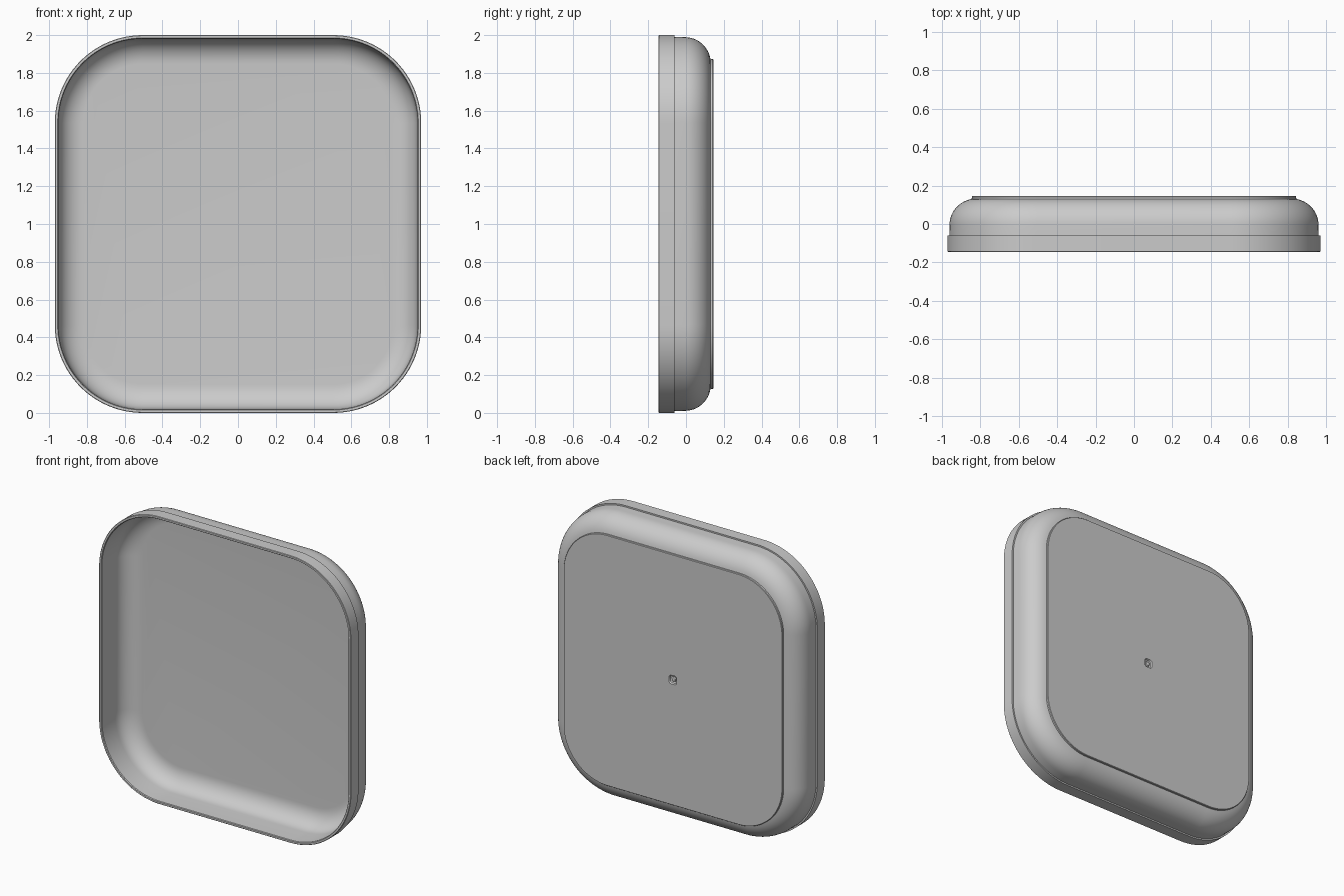
import bpy, bmesh, math

if "Cube" in bpy.data.objects:
    bpy.data.objects.remove(bpy.data.objects["Cube"])

HALF_X, HALF_Z, RADIUS = 0.97, 1.0, 0.465
SEG = 24  # segments per rounded corner


def outline(inset):
    """Rounded rectangle in x/z, offset inwards."""
    r = RADIUS - inset
    cx, cz = HALF_X - RADIUS, HALF_Z - RADIUS
    pts = []
    for k, (sx, sz) in enumerate([(1, 1), (-1, 1), (-1, -1), (1, -1)]):
        for i in range(SEG + 1):
            a = math.pi / 2 * (k + i / SEG)
            pts.append((sx * cx + r * math.cos(a), sz * cz + r * math.sin(a)))
    return pts


def circle(radius):
    """Circle with the same number of points as the outline."""
    return [(radius * x / math.hypot(x, z), radius * z / math.hypot(x, z))
            for x, z in outline(0.12)]


def arc(in0, y0, rx, ry, a0, a1, n):
    """Quarter-round profile: inset and depth pairs."""
    return [(in0 + rx * (1 - math.cos(math.radians(a0 + (a1 - a0) * i / n))),
             y0 + ry * math.sin(math.radians(a0 + (a1 - a0) * i / n)))
            for i in range(n + 1)]


rings = []
# inside: floor up to the open rim
for d, y in reversed(arc(0.022, 0.0, 0.13, 0.117, 0, 90, 10)):
    rings.append((outline(d), y))
rings.append((outline(0.019), -0.14))
# rim band and step
for d, y in [(0.015, -0.145), (0.003, -0.145), (0.0, -0.142), (0.0, -0.06), (0.01, -0.06)]:
    rings.append((outline(d), y))
# rounded outer wall
for d, y in arc(0.011, -0.005, 0.14, 0.137, 0, 80, 12):
    rings.append((outline(d), y))
# raised base plate
for d, y in [(0.127, 0.141), (0.130, 0.145)]:
    rings.append((outline(d), y))
# central dimple with a small nub
for r, y in [(0.035, 0.145), (0.029, 0.136), (0.018, 0.132), (0.014, 0.139), (0.008, 0.142)]:
    rings.append((circle(r), y))

bm = bmesh.new()
loops = [[bm.verts.new((x, y, z + 1.0)) for x, z in pts] for pts, y in rings]
n = len(loops[0])
for a, b in zip(loops, loops[1:]):
    for i in range(n):
        j = (i + 1) % n
        bm.faces.new((a[i], a[j], b[j], b[i]))
bm.faces.new(loops[0])
bm.faces.new(loops[-1])
bmesh.ops.recalc_face_normals(bm, faces=bm.faces)

mesh = bpy.data.meshes.new("tray")
bm.to_mesh(mesh)
bm.free()
tray = bpy.data.objects.new("tray", mesh)
bpy.context.collection.objects.link(tray)

mat = bpy.data.materials.new("light grey")
mat.diffuse_color = (0.6, 0.6, 0.6, 1)
mat.use_nodes = True
mat.node_tree.nodes["Principled BSDF"].inputs["Base Color"].default_value = mat.diffuse_color
mesh.materials.append(mat)

bpy.context.view_layer.objects.active = tray
tray.select_set(True)
bpy.ops.object.shade_smooth_by_angle(angle=math.radians(30))
